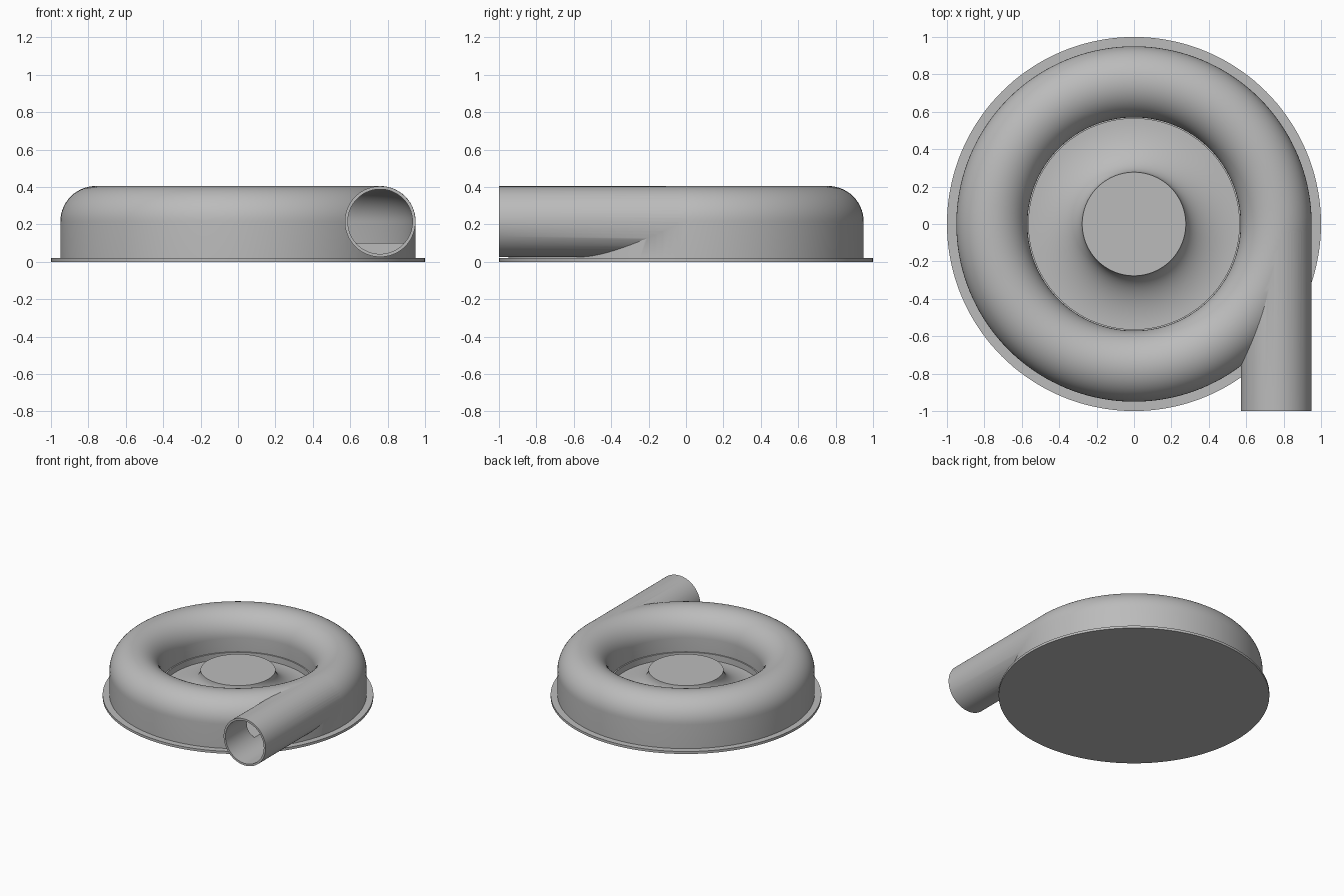
import bpy, bmesh
from math import cos, sin, pi, radians
from mathutils import Matrix, Vector

cube = bpy.data.objects.get("Cube")
if cube:
    bpy.data.objects.remove(cube, do_unlink=True)

RING, TUBE, MID = 0.76, 0.19, 0.215   # volute centre radius, tube radius, centre height
WALL = 0.016
FLOOR = 0.1

metal = bpy.data.materials.new("light_grey_metal")
metal.use_nodes = True
GREY = (0.5, 0.5, 0.5, 1)
metal.diffuse_color = GREY
metal.node_tree.nodes["Principled BSDF"].inputs["Base Color"].default_value = GREY


def finish(name, bm):
    bmesh.ops.remove_doubles(bm, verts=bm.verts, dist=1e-5)
    bmesh.ops.recalc_face_normals(bm, faces=bm.faces)
    mesh = bpy.data.meshes.new(name)
    bm.to_mesh(mesh)
    bm.free()
    mesh.materials.append(metal)
    obj = bpy.data.objects.new(name, mesh)
    bpy.context.collection.objects.link(obj)
    return obj


def revolve(name, profile, closed=False, steps=144):
    """Spin an (r, z) profile around the z axis."""
    bm = bmesh.new()
    vs = [bm.verts.new((r, 0, z)) for r, z in profile]
    pairs = list(zip(vs, vs[1:])) + ([(vs[-1], vs[0])] if closed else [])
    es = [bm.edges.new(p) for p in pairs]
    bmesh.ops.spin(bm, geom=vs + es, axis=(0, 0, 1), cent=(0, 0, 0),
                   angle=2 * pi, steps=steps)
    return finish(name, bm)


def pipe(name, radius, y0, y1):
    """Solid cylinder along y at the outlet position."""
    bm = bmesh.new()
    place = Matrix.Translation(Vector((RING, (y0 + y1) / 2, MID))) @ Matrix.Rotation(radians(90), 4, "X")
    bmesh.ops.create_cone(bm, cap_ends=True, segments=72, radius1=radius,
                          radius2=radius, depth=y1 - y0, matrix=place)
    return finish(name, bm)


def dome(radius, n=28):
    """Half circle over the volute centre, from outside to inside."""
    return [(RING + radius * cos(pi * i / n), MID + radius * sin(pi * i / n))
            for i in range(n + 1)]


def combine(target, other, operation):
    mod = target.modifiers.new(operation.lower(), "BOOLEAN")
    mod.operation = operation
    mod.solver = "EXACT"
    mod.object = other
    other.hide_render = True


# Base flange, volute wall, recessed centre and flared hub in one section
flare = [(0.56 - 0.283 * cos(a), 0.22 - 0.17 * sin(a))
         for a in (pi / 2 * i / 16 for i in range(16, -1, -1))]
section = [(0, 0), (1, 0), (1, 0.02), (0.95, 0.02)] + dome(TUBE)
section += [(0.573, FLOOR), (0.563, FLOOR), (0.563, 0.05)] + flare + [(0, 0.22)]
housing = revolve("volute_housing", section)

# Tangential outlet pipe, then the hollow channel and bore
outlet = pipe("outlet_pipe", TUBE - 0.0008, -1, -0.01)
channel_r = TUBE - WALL
channel = revolve("channel_cutter",
                  dome(channel_r) + [(RING - channel_r, FLOOR), (RING + channel_r, FLOOR)],
                  closed=True)
bore = pipe("bore_cutter", channel_r - 0.0012, -1.1, -0.005)

combine(housing, outlet, "UNION")
combine(housing, channel, "DIFFERENCE")
combine(housing, bore, "DIFFERENCE")

# Bake the cuts and drop the helpers
graph = bpy.context.evaluated_depsgraph_get()
baked = bpy.data.meshes.new_from_object(housing.evaluated_get(graph))
housing.modifiers.clear()
housing.data = baked
for helper in (outlet, channel, bore):
    bpy.data.objects.remove(helper, do_unlink=True)
baked.materials.clear()
baked.materials.append(metal)

# Smooth curved walls, sharp rims
bpy.ops.object.select_all(action="DESELECT")
housing.select_set(True)
bpy.context.view_layer.objects.active = housing
bpy.ops.object.shade_smooth_by_angle(angle=radians(30))
